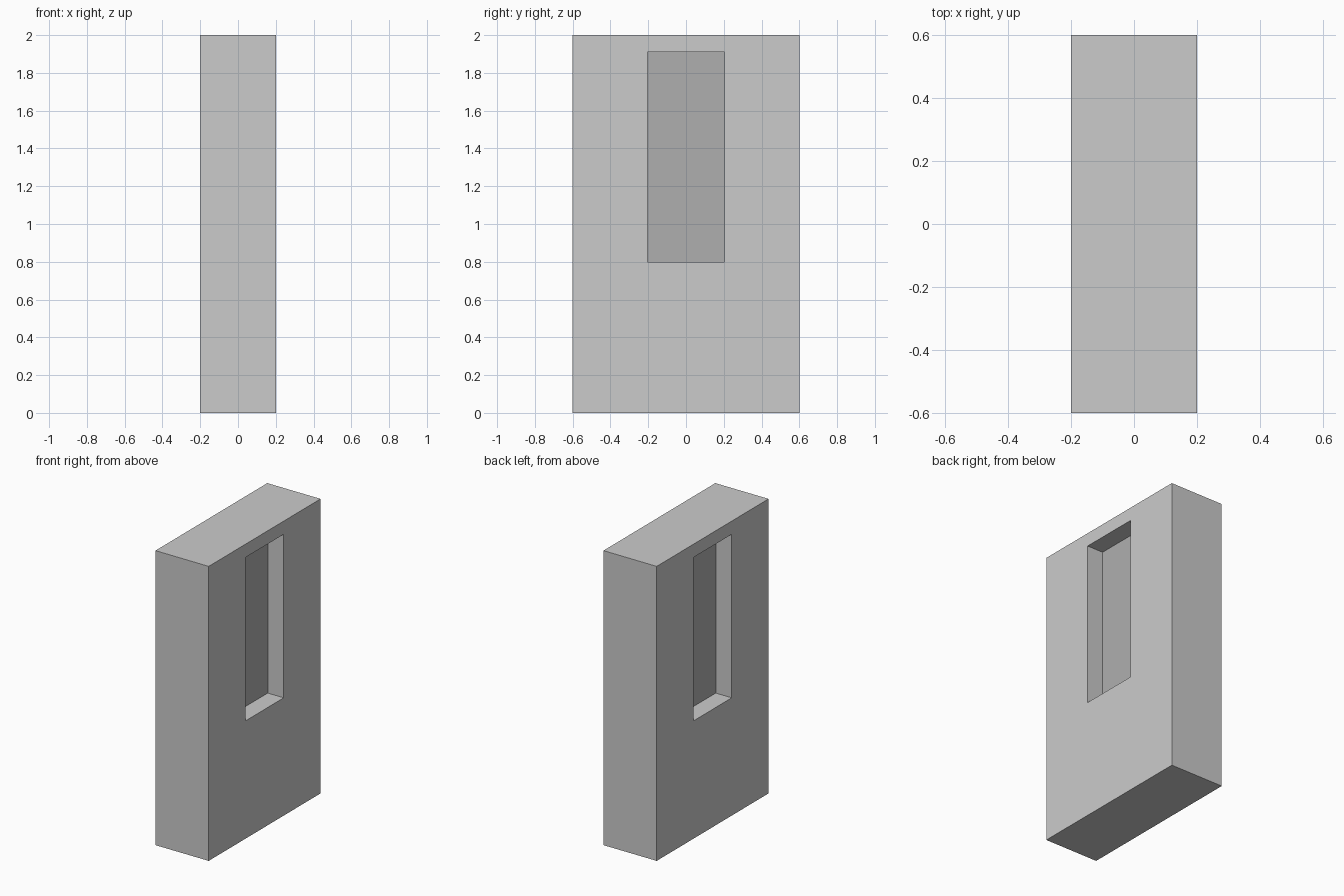
import bpy
import bmesh

if "Cube" in bpy.data.objects:
    bpy.data.objects.remove(bpy.data.objects["Cube"])

WIDTH, LENGTH, HEIGHT = 0.40, 1.20, 2.00
OPEN_Y, OPEN_Z0, OPEN_Z1 = 0.205, 0.80, 1.91
PANE_X = 0.08   # half thickness of the panel between the two recesses


def move_face(face, x):
    """Fit a rectangular face to the opening outline at depth x."""
    for v in face.verts:
        v.co.x = x
        v.co.y = OPEN_Y if v.co.y > 0 else -OPEN_Y
        v.co.z = OPEN_Z1 if v.co.z > HEIGHT / 2 else OPEN_Z0


def extrude(bm, face):
    return bmesh.ops.extrude_discrete_faces(bm, faces=[face])["faces"][0]


# Door slab
bm = bmesh.new()
bmesh.ops.create_cube(bm, size=1)
for v in bm.verts:
    v.co = (v.co.x * WIDTH, v.co.y * LENGTH, (v.co.z + 0.5) * HEIGHT)
bm.normal_update()

# Recessed window on both broad sides
for side in (-1, 1):
    face = next(f for f in bm.faces if f.normal.x * side > 0.9)
    rim = extrude(bm, face)
    move_face(rim, side * WIDTH / 2)
    pane = extrude(bm, rim)
    for v in pane.verts:
        v.co.x = side * PANE_X
    pane.material_index = 1

bmesh.ops.recalc_face_normals(bm, faces=bm.faces)
mesh = bpy.data.meshes.new("door_slab")
bm.to_mesh(mesh)
bm.free()

# Plain body and darker window panel
for name, grey in (("body", 0.8), ("window_panel", 0.43)):
    mat = bpy.data.materials.new(name)
    mat.diffuse_color = (grey, grey, grey, 1)
    mat.use_nodes = True
    mat.node_tree.nodes["Principled BSDF"].inputs["Base Color"].default_value = mat.diffuse_color
    mesh.materials.append(mat)

bpy.context.collection.objects.link(bpy.data.objects.new("door_slab", mesh))
